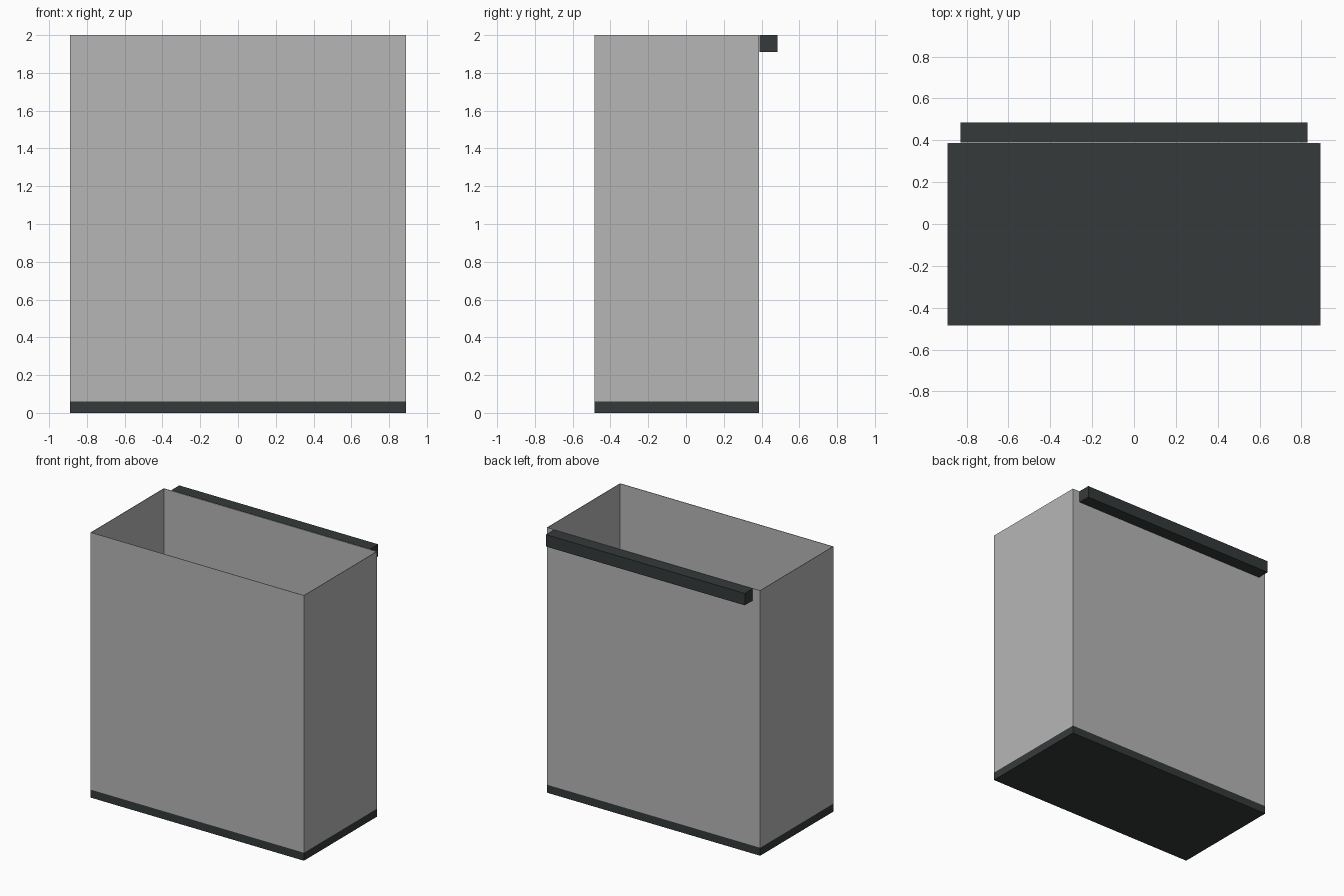
import bpy
import bmesh
from mathutils import Matrix, Vector

default = bpy.data.objects.get("Cube")
if default:
    bpy.data.objects.remove(default, do_unlink=True)


def make_material(name, colour):
    mat = bpy.data.materials.new(name)
    mat.use_nodes = True
    mat.diffuse_color = colour
    mat.node_tree.nodes["Principled BSDF"].inputs["Base Color"].default_value = colour
    return mat


def make_box(name, low, high, mat, open_ends=False):
    low, high = Vector(low), Vector(high)
    bm = bmesh.new()
    place = Matrix.Translation((low + high) / 2) @ Matrix.Diagonal((high - low).to_4d())
    bmesh.ops.create_cube(bm, size=1, matrix=place)
    if open_ends:
        bm.normal_update()
        ends = [f for f in bm.faces if abs(f.normal.z) > 0.5]
        bmesh.ops.delete(bm, geom=ends, context="FACES_ONLY")
    mesh = bpy.data.meshes.new(name)
    bm.to_mesh(mesh)
    bm.free()
    mesh.materials.append(mat)
    obj = bpy.data.objects.new(name, mesh)
    bpy.context.collection.objects.link(obj)
    return obj


grey = make_material("light grey", (0.468, 0.468, 0.468, 1))
charcoal = make_material("charcoal", (0.036, 0.042, 0.042, 1))

half_width, front, back = 0.89, -0.485, 0.387
base_top, top = 0.06, 2.0

# Solid floor of the bin
make_box("base_plate", (-half_width, front, 0), (half_width, back, base_top), charcoal)

# Thin open-topped walls
walls = make_box("bin_walls", (-half_width, front, base_top),
                 (half_width, back, top), grey, open_ends=True)
shell = walls.modifiers.new("wall_thickness", "SOLIDIFY")
shell.thickness = 0.004
shell.offset = -1
shell.use_even_offset = True

# Hanging rail along the upper back edge
make_box("back_rail", (-0.83, back + 0.003, 1.91), (0.83, 0.485, top), charcoal)
